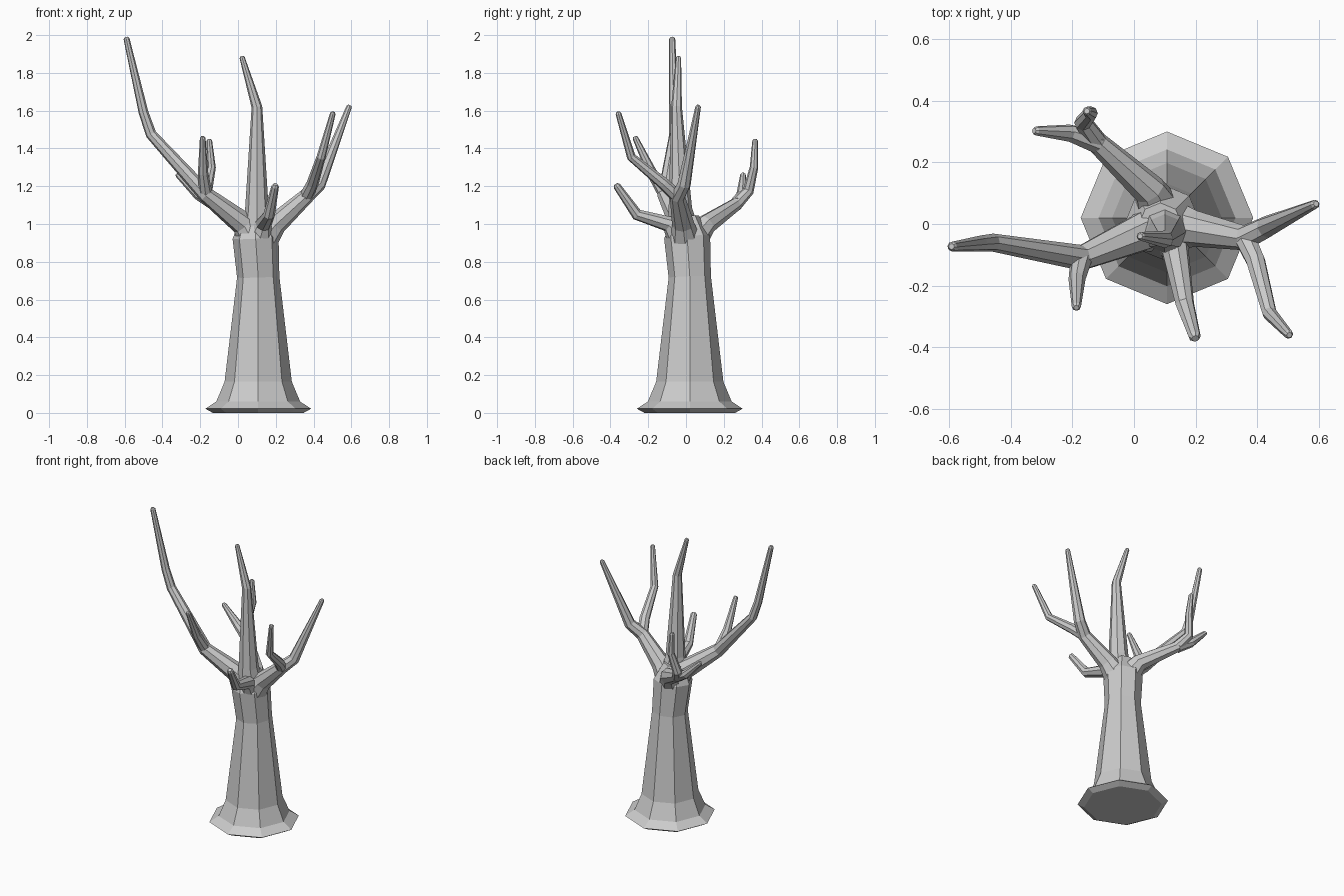
import bpy, bmesh
from math import cos, sin, tau
from mathutils import Vector, Quaternion

if "Cube" in bpy.data.objects:
    bpy.data.objects.remove(bpy.data.objects["Cube"])

SIDES = 8
CROWN = Vector((.10, 0, .88))  # where all limbs leave the trunk


def loft(name, pts, radii):
    """Closed octagonal tube along pts."""
    bm = bmesh.new()
    rings, rot, last = [], Quaternion(), Vector((0, 0, 1))
    for i, p in enumerate(pts):
        a, b = pts[max(i - 1, 0)], pts[min(i + 1, len(pts) - 1)]
        t = ((b - p).normalized() + (p - a).normalized()).normalized()
        rot = last.rotation_difference(t) @ rot
        last = t
        rings.append([bm.verts.new(p + rot @ Vector((cos(tau * k / SIDES), sin(tau * k / SIDES), 0)) * radii[i])
                      for k in range(SIDES)])
    for lo, hi in zip(rings, rings[1:]):
        for k in range(SIDES):
            n = (k + 1) % SIDES
            bm.faces.new((lo[k], lo[n], hi[n], hi[k]))
    bm.faces.new(rings[0][::-1])
    bm.faces.new(rings[-1])
    bmesh.ops.recalc_face_normals(bm, faces=bm.faces)
    me = bpy.data.meshes.new(name)
    bm.to_mesh(me)
    bm.free()
    ob = bpy.data.objects.new(name, me)
    bpy.context.collection.objects.link(ob)
    return ob


def grow(name, start, path, base, tip=.015, flare=0):
    """Tapering limb from start along path, fused into the tree."""
    pts = [start] + [Vector(p) for p in path]
    dist = [0]
    for a, b in zip(pts, pts[1:]):
        dist.append(dist[-1] + (b - a).length)
    left = [1 - d / dist[-1] for d in dist]
    radii = [tip + (base - tip) * u + flare * u ** 8 for u in left]
    # chamfered end
    pts.append(pts[-1] + (pts[-1] - pts[-2]).normalized() * tip * .6)
    radii.append(tip * .6)
    part = loft(name, pts, radii)
    mod = tree.modifiers.new(name, 'BOOLEAN')
    mod.operation, mod.solver, mod.object = 'UNION', 'EXACT', part
    bpy.ops.object.modifier_apply(modifier=mod.name)
    bpy.data.objects.remove(part, do_unlink=True)
    return pts


# Trunk with flared foot and swelling below the crown
profile = [(0, .24), (.022, .28), (.06, .222), (.165, .178), (.72, .112), (.93, .122), (1.04, .07)]
tree = loft("tree", [Vector((.107, .02, z)) - Vector((.02, .02, 0)) * max(0, z - .72) / .3 for z, r in profile],
            [r for z, r in profile])
bpy.context.view_layer.objects.active = tree

# Centre limb
grow("centre_branch", CROWN, [(.10, -.03, 1.08), (.10, -.05, 1.62), (.022, -.04, 1.88)], .068, .014, .03)

# Left limb and its twig
limb = grow("left_branch", CROWN, [(.03, -.025, 1.0), (-.17, -.11, 1.155), (-.46, -.06, 1.475),
                                   (-.50, -.063, 1.59), (-.59, -.073, 1.98)], .05, .016, .045)
grow("left_twig", limb[2], [(-.185, -.18, 1.27), (-.187, -.268, 1.455)], .036)

# Right limb and its fork
limb = grow("right_branch", CROWN, [(.20, -.015, 1.0), (.36, -.045, 1.145), (.43, -.01, 1.21),
                                    (.588, .064, 1.62)], .058, .015, .037)
grow("right_twig", limb[2], [(.395, -.12, 1.215), (.44, -.29, 1.355), (.502, -.358, 1.585)], .036)

# Short front limb
grow("front_branch", CROWN, [(.135, -.09, 1.0), (.165, -.26, 1.05), (.197, -.365, 1.2)], .05, .02, .045)

# Back limb and its fork
limb = grow("back_branch", CROWN, [(.05, .11, 1.0), (-.12, .265, 1.105), (-.165, .33, 1.175),
                                   (-.14, .36, 1.3), (-.152, .366, 1.44)], .058, .015, .037)
grow("back_twig", limb[2], [(-.21, .295, 1.155), (-.318, .302, 1.26)], .038)
